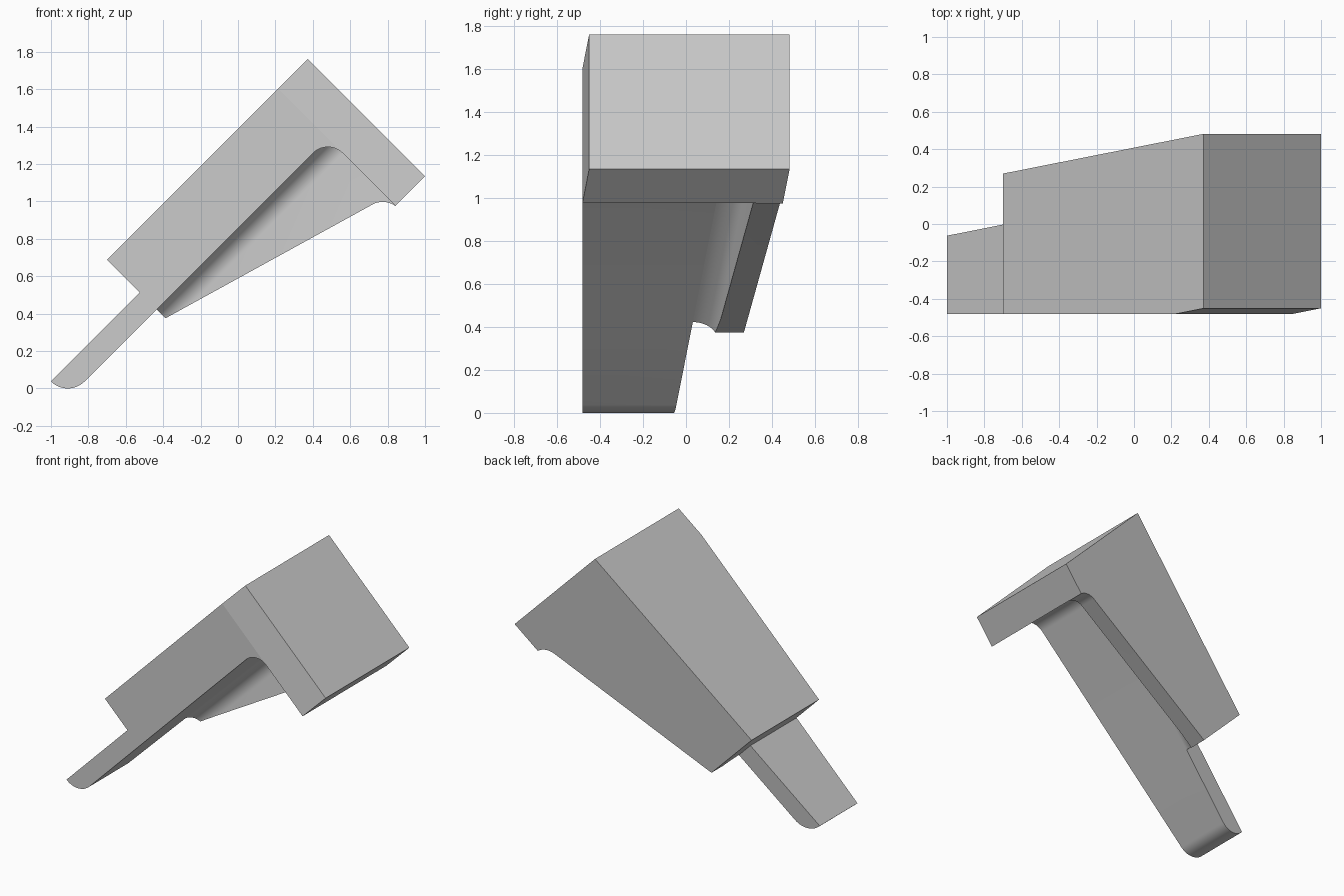
import bpy, bmesh
from math import cos, sin, asin, pi, radians, atan2, sqrt

cube = bpy.data.objects.get("Cube")
if cube:
    bpy.data.objects.remove(cube, do_unlink=True)

grey = bpy.data.materials.new("plain_grey")
grey.use_nodes = True
COLOUR = (0.6, 0.6, 0.6, 1)
grey.diffuse_color = COLOUR
grey.node_tree.nodes["Principled BSDF"].inputs["Base Color"].default_value = COLOUR

# Section axes: u runs up the tilted length, v runs across it, y is depth
HALF = 0.482
DRAFT = 0.14
U_START, U_FLANGE, U_END = -0.007, 1.287, 1.51
V_TOP, V_TAB, V_PLATE, V_TIP = -0.983, -0.735, -0.608, -0.097
V_WALL = -0.541
R = 0.113
WALL = 0.125


def back(u):
    return HALF - DRAFT * (U_END - u)


def front(u):
    return -HALF + DRAFT * max(0, u - U_FLANGE)


def place(u, v, y):
    return ((u + v) / sqrt(2), y, (u - v) / sqrt(2) - 0.0025)


def arc(cx, cy, r, a0, a1, n=16):
    return [(cx + r * cos(a0 + (a1 - a0) * i / n),
             cy + r * sin(a0 + (a1 - a0) * i / n)) for i in range(n + 1)]


def loft(name, rings, crease=None):
    """Solid through matching loops of points; crease folds both end caps."""
    bm = bmesh.new()
    loops = [[bm.verts.new(p) for p in ring] for ring in rings]
    for a, b in zip(loops, loops[1:]):
        for i in range(len(a)):
            j = (i + 1) % len(a)
            bm.faces.new((a[i], a[j], b[j], b[i]))
    for ring in (loops[0], loops[-1]):
        cap = bm.faces.new(ring)
        if crease:
            bmesh.utils.face_split(cap, ring[crease[0]], ring[crease[1]])
    bmesh.ops.remove_doubles(bm, verts=bm.verts, dist=0.00005)
    bmesh.ops.recalc_face_normals(bm, faces=bm.faces)
    mesh = bpy.data.meshes.new(name)
    bm.to_mesh(mesh)
    bm.free()
    mesh.materials.append(grey)
    ob = bpy.data.objects.new(name, mesh)
    bpy.context.collection.objects.link(ob)
    bpy.ops.object.select_all(action="DESELECT")
    ob.select_set(True)
    bpy.context.view_layer.objects.active = ob
    bpy.ops.object.shade_smooth_by_angle(angle=radians(7))


def prism(name, outline, y0, y1, crease=None):
    loft(name, [[place(u, v, y(u)) for u, v in outline] for y in (y0, y1)], crease)


# Plate and end flange, with a rounded inner corner and drafted ends
corner = arc(U_FLANGE - R, V_PLATE + R, R, 0, -pi / 2)
prism("plate_and_flange",
      [(U_START, V_TOP), (U_FLANGE, V_TOP), (U_END, V_TOP),
       (U_END, V_TIP), (U_FLANGE, V_TIP)] + corner + [(U_START, V_PLATE)],
      front, back, crease=(1, 5))

# Narrow tab continuing the plate, with a rounded lower end
prism("tab",
      [(U_START, V_TAB)] + arc(-0.552, V_TAB, V_PLATE - V_TAB, pi, pi / 2)
      + [(U_START, V_PLATE)],
      front, lambda u: back(u) - WALL - R)


# Side wall: sections along u, filleted into the plate, cut by a sloping edge
def wall_section(u, edge):
    centre = V_PLATE + R
    stop = asin(min(0, (edge - centre) / R))
    fillet = arc(-WALL - R, centre, R, -pi / 2, stop)
    points = ([(-WALL - R, V_PLATE - 0.01)] + fillet
              + [(fillet[-1][0], edge), (0, edge), (0, V_PLATE - 0.01)])
    return [place(u, v, back(u) + y) for y, v in points]


slope = atan2(0.357, 1.227)
lip = arc(U_FLANGE - R, V_TIP + 0.017, R, slope - pi / 2, -0.15)
u_lip, v_lip = lip[0]
rise = (v_lip - V_WALL) / (u_lip - U_START)
u_full = U_START + (V_PLATE + R - V_WALL) / rise
edge_path = [(U_START + (u_full - U_START) * i / 6,
              V_WALL + rise * (u_full - U_START) * i / 6) for i in range(7)]
edge_path += lip + [(U_FLANGE, V_TIP)]
loft("side_wall", [wall_section(u, v) for u, v in edge_path])
